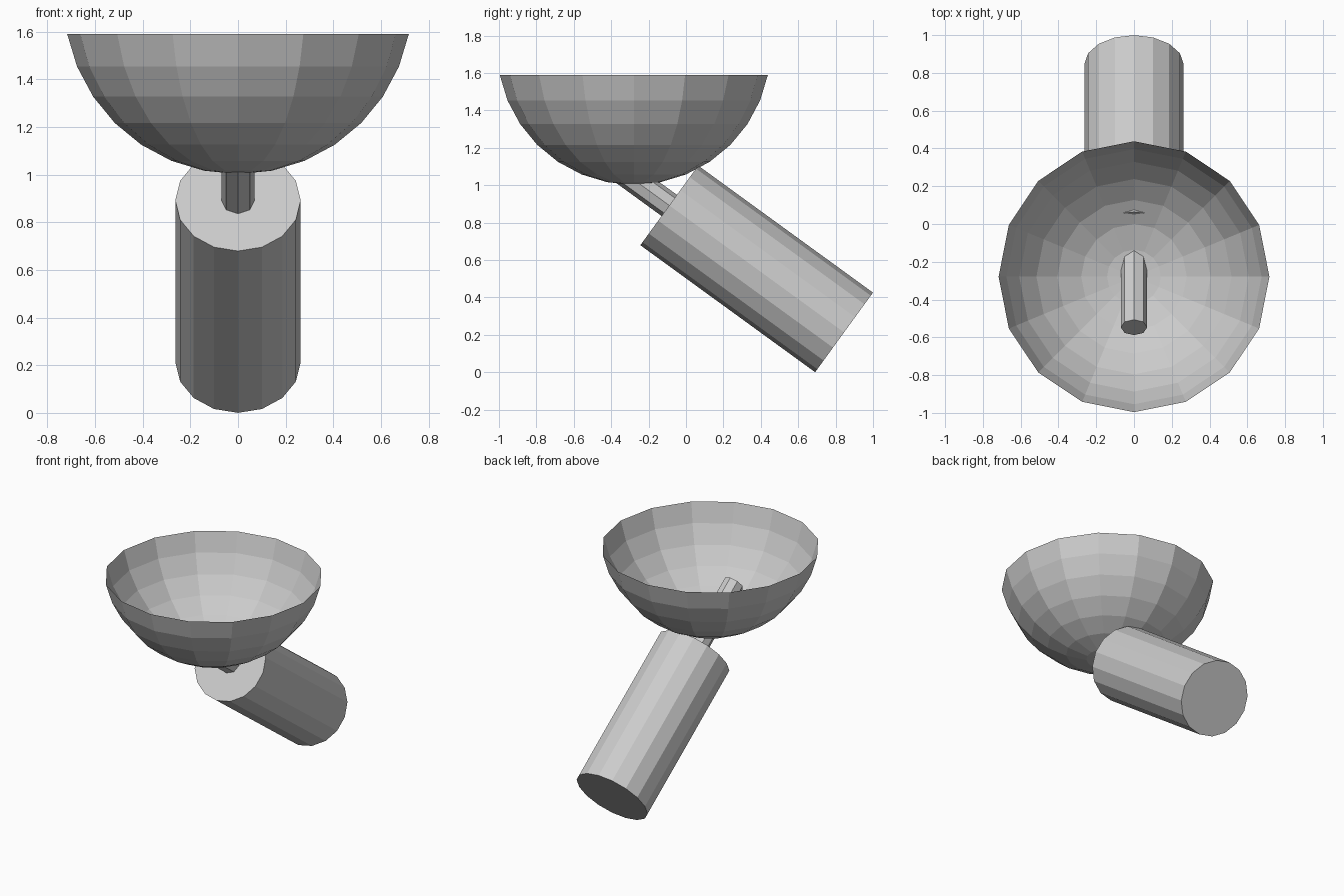
import bpy, bmesh
from math import radians, sin, cos
from mathutils import Matrix, Vector

if "Cube" in bpy.data.objects:
    bpy.data.objects.remove(bpy.data.objects["Cube"])

TILT = radians(36)
AXIS = Vector((0, -cos(TILT), sin(TILT)))   # from the base up to the bowl
BASE = Vector((0, 0.845, 0.213))            # centre of the lower end


def finish(bm, name):
    me = bpy.data.meshes.new(name)
    bm.to_mesh(me)
    bm.free()
    ob = bpy.data.objects.new(name, me)
    bpy.context.collection.objects.link(ob)
    return ob


def tilted_cylinder(name, radius, sides, start, end, inset=0):
    """Closed cylinder along the tilted axis, between two distances from BASE."""
    bm = bmesh.new()
    bmesh.ops.create_cone(bm, cap_ends=True, segments=sides, radius1=radius,
                          radius2=radius, depth=end - start)
    if inset:
        cap = [f for f in bm.faces if f.normal.z < -0.9]
        bmesh.ops.inset_region(bm, faces=cap, thickness=inset)
    rot = Matrix.Rotation(radians(90) - TILT, 4, 'X')
    bm.transform(Matrix.Translation(BASE + AXIS * (start + end) / 2) @ rot)
    return finish(bm, name)


# thick body with a round panel on its lower end, and the thin rod
tilted_cylinder("body", 0.263, 16, 0, 1.155, inset=0.13)
tilted_cylinder("rod", 0.07, 8, 1.10, 1.721)

# open bowl: lower part of a low-poly sphere
R = 0.731
bm = bmesh.new()
bmesh.ops.create_uvsphere(bm, u_segments=16, v_segments=16, radius=R)
upper = [v for v in bm.verts if v.co.z > -0.1 * R]
bmesh.ops.delete(bm, geom=upper, context='VERTS')
bm.transform(Matrix.Translation((0, -0.279, 1.002 + R)))
finish(bm, "bowl")
